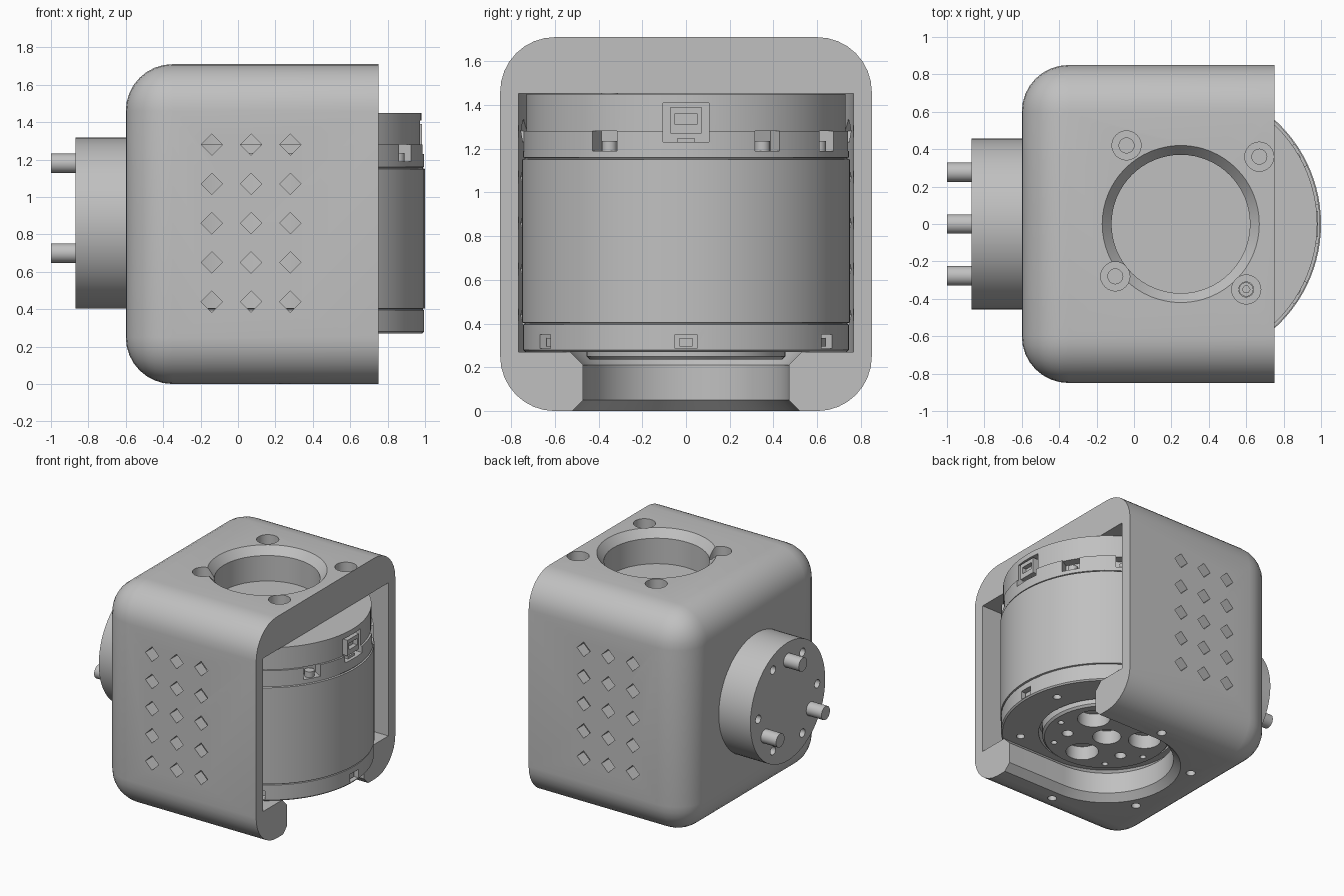
import bpy, bmesh
from math import cos, sin, pi, radians
from mathutils import Matrix, Vector

cube = bpy.data.objects.get("Cube")
if cube:
    bpy.data.objects.remove(cube)

grey = bpy.data.materials.new("light_grey")
grey.use_nodes = True
COLOUR = (0.53, 0.53, 0.53, 1)
grey.diffuse_color = COLOUR
grey.node_tree.nodes["Principled BSDF"].inputs["Base Color"].default_value = COLOUR

MX = 0.25                                   # motor axis
MID = 0.86                                  # height of the side flange axis
TO_LEFT = Matrix.Translation((0, 0, MID)) @ Matrix.Rotation(-pi / 2, 4, 'Y')
TO_FRONT = Matrix.Rotation(pi / 2, 4, 'X')


def finish(name, bm):
    bmesh.ops.recalc_face_normals(bm, faces=bm.faces)
    me = bpy.data.meshes.new(name)
    bm.to_mesh(me)
    bm.free()
    me.materials.append(grey)
    ob = bpy.data.objects.new(name, me)
    bpy.context.collection.objects.link(ob)
    return ob


def loft(name, levels, centre=(0, 0), n=32, matrix=Matrix(), slot_end=None):
    """Stack rings of (radius, height); slot_end stretches the ring into an open slot."""
    bm = bmesh.new()
    rings = []
    for r, h in levels:
        if slot_end is None:
            pts = [(centre[0] + r * cos(2 * pi * i / n), centre[1] + r * sin(2 * pi * i / n))
                   for i in range(n)]
        else:
            pts = [(centre[0] + r * cos(pi / 2 + pi * i / n), centre[1] + r * sin(pi / 2 + pi * i / n))
                   for i in range(n + 1)]
            pts += [(slot_end, centre[1] - r), (slot_end, centre[1] + r)]
        rings.append([bm.verts.new(matrix @ Vector((x, y, h))) for x, y in pts])
    for low, high in zip(rings, rings[1:]):
        for i in range(len(low)):
            j = (i + 1) % len(low)
            bm.faces.new((low[i], low[j], high[j], high[i]))
    bm.faces.new(rings[0][::-1])
    bm.faces.new(rings[-1])
    return finish(name, bm)


def block(name, angle, r0, r1, width, z0, z1):
    """Box facing outward from the motor axis at an angle."""
    bm = bmesh.new()
    m = (Matrix.Translation((MX, 0, 0)) @ Matrix.Rotation(radians(angle), 4, 'Z')
         @ Matrix.Translation(((r0 + r1) / 2, 0, (z0 + z1) / 2))
         @ Matrix.Diagonal((r1 - r0, width, z1 - z0, 1)))
    bmesh.ops.create_cube(bm, size=1, matrix=m)
    return finish(name, bm)


def cut(ob, cutters):
    for c in cutters:
        mod = ob.modifiers.new("cut", 'BOOLEAN')
        mod.operation, mod.solver, mod.object = 'DIFFERENCE', 'EXACT', c
    bpy.context.view_layer.update()
    me = bpy.data.meshes.new_from_object(ob.evaluated_get(bpy.context.evaluated_depsgraph_get()))
    ob.modifiers.clear()
    ob.data = me
    for c in cutters:
        bpy.data.objects.remove(c)


def around(count, radius, start=0.0, centre=(0, 0)):
    angles = [radians(start) + 2 * pi * i / count for i in range(count)]
    return [(centre[0] + radius * cos(a), centre[1] + radius * sin(a)) for a in angles]


# Housing: rounded box, sharp around its open right-hand end
bm = bmesh.new()
bmesh.ops.create_cube(bm, size=1, matrix=Matrix.Translation((0.075, 0, 0.855))
                      @ Matrix.Diagonal((1.35, 1.7, 1.71, 1)))
soft = [e for e in bm.edges if min(v.co.x for v in e.verts) < 0]
bmesh.ops.bevel(bm, geom=soft, offset=0.25, segments=8, profile=0.5, affect='EDGES')
housing = finish("housing", bm)

axis = (MX, 0)
cutters = [
    loft("cavity", [(0.765, 0.27), (0.765, 1.453)], axis, 48, slot_end=1.2),
    loft("floor_slot", [(0.57, -0.05), (0.52, 0), (0.47, 0.05), (0.47, 0.21),
                        (0.53, 0.27), (0.53, 0.35)], axis, 32, slot_end=1.2),
    loft("top_hole", [(0.37, 1.4), (0.37, 1.65), (0.42, 1.71), (0.45, 1.75)], axis, 64),
]
# Counterbored screw holes in the top
bores = [(-0.04, 0.42), (0.67, 0.36), (-0.1, -0.28), (0.6, -0.35)]
for p in bores:
    cutters.append(loft("bore", [(0.04, 1.4), (0.04, 1.58), (0.078, 1.58), (0.078, 1.75)], p, 24))
# Screw holes in the underside
for x, y in around(6, 0.6, 30, axis):
    if x < 0.5:
        cutters.append(loft("floor_hole", [(0.033, -0.05), (0.033, 0.2)], (x, y), 16))
# Diamond vents through both walls
for i in range(3):
    for j in range(5):
        p = (-0.14 + 0.21 * i, 0.44 + 0.21 * j)
        cutters.append(loft("vent", [(0.057, -1), (0.057, 1)], p, 4, TO_FRONT))
cut(housing, cutters)

# Motor body with stepped bands
motor = loft("motor_body", [
    (0.735, 0.27), (0.745, 0.28), (0.745, 0.395), (0.738, 0.398), (0.738, 0.402), (0.75, 0.405),
    (0.75, 1.15), (0.738, 1.153), (0.738, 1.158), (0.745, 1.16), (0.745, 1.28), (0.73, 1.28),
    (0.73, 1.45)], axis, 96)
notches = [-30, 30, 60, -88, -105, 90, 150, 210]
cutters = [block("notch", a, 0.66, 0.8, 0.13, 1.19, 1.28) for a in notches]
cutters += [block("foot_notch", 60 * k, 0.68, 0.8, 0.1, 0.285, 0.35) for k in range(6)]
cutters.append(block("socket_cut", 0, 0.68, 0.8, 0.21, 1.23, 1.41))
cutters += [loft("base_hole", [(0.03, 0.2), (0.03, 0.33)], p, 16) for p in around(6, 0.61, 15, axis)]
cutters.append(loft("base_recess", [(0.48, 0.2), (0.48, 0.36)], axis, 64))
cut(motor, cutters)

# Pins in the notches and plug in the socket
pins = [loft("notch_pin", [(0.035, 1.185), (0.035, 1.235)], p, 16)
        for a in notches for p in around(1, 0.7, a, axis)]
plug = block("plug", 0, 0.66, 0.735, 0.14, 1.27, 1.39)
cut(plug, [block("plug_slot", 0, 0.7, 0.8, 0.1, 1.31, 1.36)])
tab = block("plug_tab", 0, 0.66, 0.72, 0.08, 1.23, 1.25)
feet = [block("foot_block", 60 * k, 0.67, 0.72, 0.06, 0.295, 0.335) for k in range(6)]

# Output hub under the motor with its openings
hub = loft("output_hub", [(0.44, 0.235), (0.455, 0.25), (0.455, 0.37)], axis, 64)
cutters = [loft("hub_bore", [(0.1, 0.1), (0.1, 0.34)], axis, 32)]
cutters += [loft("hub_window", [(0.115, 0.1), (0.115, 0.34)], p, 24) for p in around(3, 0.27, 30, axis)]
for start, r, size in ((-30, 0.28, 0.04), (-8, 0.38, 0.022), (-52, 0.38, 0.022)):
    cutters += [loft("hub_hole", [(size, 0.1), (size, 0.3)], p, 16) for p in around(3, r, start, axis)]
cut(hub, cutters)

# Side flange with screw holes and three pegs
flange = loft("side_flange", [(0.457, 0.55), (0.457, 0.87)], n=64, matrix=TO_LEFT)
cut(flange, [loft("flange_hole", [(0.032, 0.75), (0.032, 0.95)], p, 16, TO_LEFT)
             for p in around(6, 0.36, 30)])
pegs = [loft("peg", [(0.052, 0.84), (0.052, 1.0)], p, 24, TO_LEFT) for p in around(3, 0.32)]

# One screw seated in a top bore
screw = loft("screw", [(0.038, 1.44), (0.038, 1.62)], bores[3], 16)
cut(screw, [loft("hex_socket", [(0.02, 1.58), (0.02, 1.7)], bores[3], 6)])

# Shade curved surfaces smooth, keep edges sharp
bpy.ops.object.select_all(action='DESELECT')
parts = [housing, motor, hub, flange, screw] + pins + pegs
for ob in parts:
    ob.select_set(True)
bpy.context.view_layer.objects.active = housing
bpy.ops.object.shade_smooth_by_angle(angle=radians(30))
